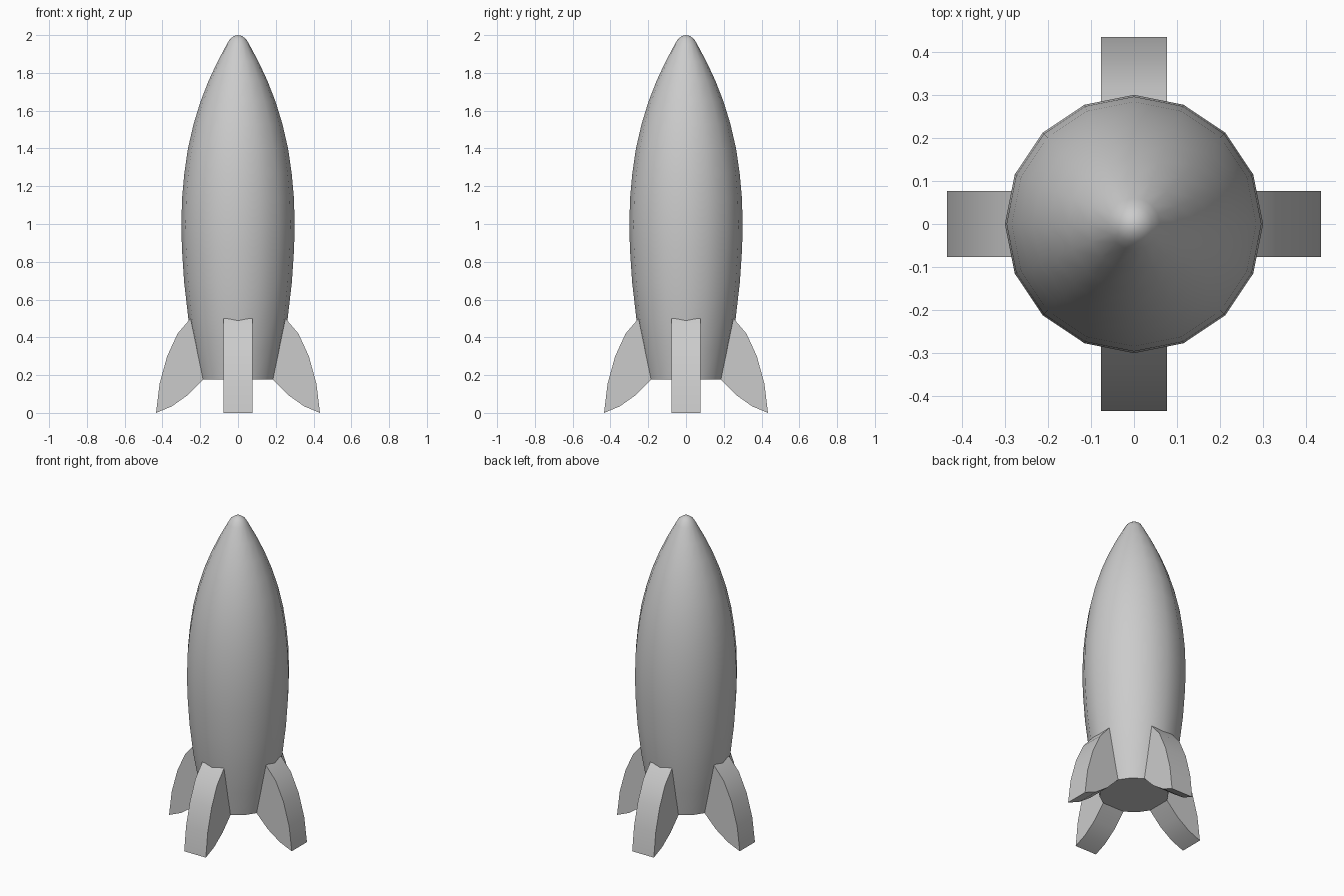
import bpy, bmesh
from math import sin, cos, pi, radians

if "Cube" in bpy.data.objects:
    bpy.data.objects.remove(bpy.data.objects["Cube"])

SIDES = 16


def make_object(name, bm, angle):
    bmesh.ops.recalc_face_normals(bm, faces=bm.faces[:])
    mesh = bpy.data.meshes.new(name)
    bm.to_mesh(mesh)
    bm.free()
    obj = bpy.data.objects.new(name, mesh)
    bpy.context.collection.objects.link(obj)
    bpy.ops.object.select_all(action='DESELECT')
    obj.select_set(True)
    bpy.context.view_layer.objects.active = obj
    bpy.ops.object.shade_smooth_by_angle(angle=radians(angle))
    return obj


def lathe(name, profile):
    bm = bmesh.new()
    rings = [[bm.verts.new((r * cos(2 * pi * i / SIDES), r * sin(2 * pi * i / SIDES), z))
              for i in range(SIDES)] for r, z in profile]
    for a, b in zip(rings, rings[1:]):
        for i in range(SIDES):
            j = (i + 1) % SIDES
            bm.faces.new((a[i], a[j], b[j], b[i]))
    bm.faces.new(rings[0][::-1])
    # Close the nose with a fan
    tip = bm.verts.new((0, 0, 2.0))
    for i in range(SIDES):
        bm.faces.new((rings[-1][i], rings[-1][(i + 1) % SIDES], tip))
    return make_object(name, bm, 40)


def fin(name, outline, half_width, turn):
    bm = bmesh.new()
    c, s = cos(turn), sin(turn)
    sides = [[bm.verts.new((r * c - y * s, r * s + y * c, z)) for r, z in outline]
             for y in (-half_width, half_width)]
    bm.faces.new(sides[0])
    bm.faces.new(sides[1][::-1])
    n = len(outline)
    for i in range(n):
        j = (i + 1) % n
        bm.faces.new((sides[0][i], sides[1][i], sides[1][j], sides[0][j]))
    return make_object(name, bm, 35)


# Tapered body with a flat base and rounded nose
lathe("body", [(0.200, 0.177), (0.232, 0.33), (0.263, 0.50), (0.285, 0.69),
               (0.297, 0.87), (0.300, 1.00), (0.296, 1.14), (0.284, 1.27),
               (0.265, 1.40), (0.235, 1.53), (0.198, 1.65), (0.155, 1.76),
               (0.108, 1.86), (0.060, 1.95), (0.042, 1.98), (0.020, 1.996)])

# Four curved fins around the base
FIN = [(0.251, 0.50), (0.320, 0.42), (0.375, 0.30), (0.415, 0.155), (0.434, 0.005),
       (0.350, 0.035), (0.265, 0.095), (0.185, 0.177)]
for k, side in enumerate(("right", "back", "left", "front")):
    fin(side + "_fin", FIN, 0.0765, k * pi / 2)

# Rest the fin tips on the ground
for obj in bpy.data.objects:
    if obj.name.endswith("_fin"):
        for v in obj.data.vertices:
            if v.co.z < 0.01:
                v.co.z = 0.0
